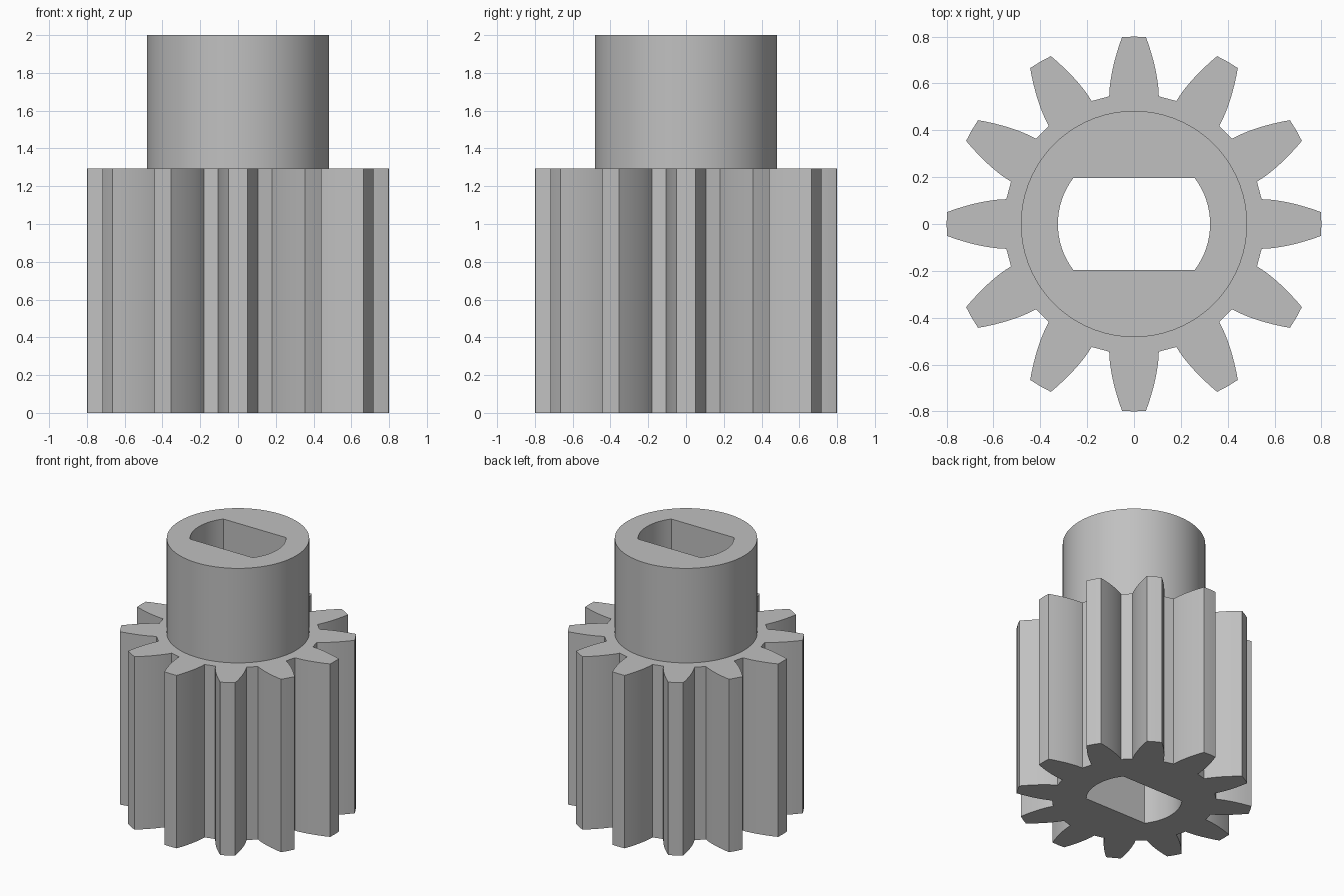
import bpy, bmesh
from math import sin, cos, asin, pi, radians
from mathutils import Matrix, Vector

cube = bpy.data.objects.get("Cube")
if cube:
    bpy.data.objects.remove(cube)

TEETH, TIP_R, SHOULDER, TOP = 12, 0.8, 1.293, 2.0
HUB_R, BORE_R, BORE_FLAT = 0.483, 0.325, 0.196


def arc(radius, start, end, steps):
    return [Vector((radius * cos(start + (end - start) * i / steps),
                    radius * sin(start + (end - start) * i / steps), 0))
            for i in range(steps + 1)]


def gear_outline():
    # One tooth pointing along +x: curved flank, slightly rounded tip, mirrored flank
    steps, base_x, tip_x = 8, 0.545, 0.798
    flank = [Vector((base_x + (tip_x - base_x) * i / steps,
                     -0.106 + 0.055 * (i / steps) ** 1.7, 0))
             for i in range(steps + 1)]
    mirrored = [Vector((p.x, -p.y, 0)) for p in reversed(flank)]
    tooth = flank + [Vector((TIP_R, 0, 0))] + mirrored
    return [Matrix.Rotation(2 * pi * k / TEETH, 3, 'Z') @ p
            for k in range(TEETH) for p in tooth]


# Cross-sections: toothed rim, round hub, double-flat bore
gear = gear_outline()
hub = arc(HUB_R, 0, 2 * pi, 72)[:-1]
half = asin(BORE_FLAT / BORE_R)
bore = arc(BORE_R, -half, half, 16) + arc(BORE_R, pi - half, pi + half, 16)

bm = bmesh.new()


def add_loop(points, z):
    verts = [bm.verts.new((p.x, p.y, z)) for p in points]
    return verts, [bm.edges.new((v, verts[i - 1])) for i, v in enumerate(verts)]


def wall(points, z0, z1):
    low, high = add_loop(points, z0)[0], add_loop(points, z1)[0]
    for i in range(len(points)):
        bm.faces.new((low[i - 1], low[i], high[i], high[i - 1]))


def ring(outer, inner, z):
    edges = add_loop(outer, z)[1] + add_loop(inner, z)[1]
    bmesh.ops.triangle_fill(bm, edges=edges, use_beauty=True, normal=(0, 0, 1))


# Side walls, then the flat ends and the shoulder
wall(gear, 0, SHOULDER)
wall(hub, SHOULDER, TOP)
wall(bore, 0, TOP)
ring(gear, bore, 0)
ring(gear, hub, SHOULDER)
ring(hub, bore, TOP)
bmesh.ops.remove_doubles(bm, verts=bm.verts, dist=0.0001)
bmesh.ops.recalc_face_normals(bm, faces=bm.faces)

mesh = bpy.data.meshes.new("pinion_gear")
bm.to_mesh(mesh)
bm.free()
pinion = bpy.data.objects.new("pinion_gear", mesh)
bpy.context.collection.objects.link(pinion)

# Plain grey
grey = bpy.data.materials.new("plain_grey")
grey.use_nodes = True
colour = (0.53, 0.53, 0.53, 1)
grey.diffuse_color = colour
grey.node_tree.nodes["Principled BSDF"].inputs["Base Color"].default_value = colour
mesh.materials.append(grey)

# Smooth curved walls, crisp corners
bpy.ops.object.select_all(action='DESELECT')
pinion.select_set(True)
bpy.context.view_layer.objects.active = pinion
bpy.ops.object.shade_smooth_by_angle(angle=radians(30))
